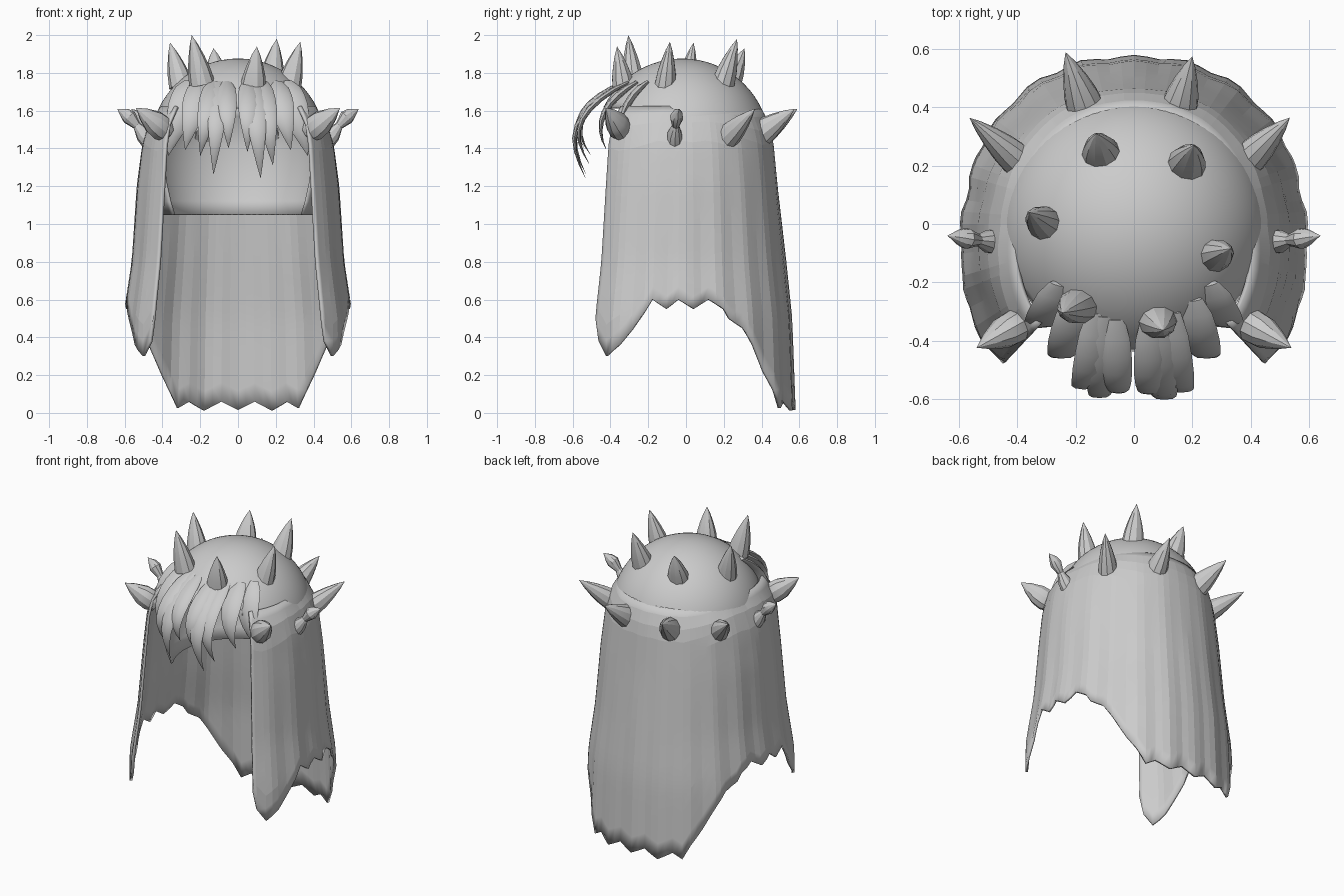
import bpy, bmesh, math
from mathutils import Vector

if "Cube" in bpy.data.objects:
    bpy.data.objects.remove(bpy.data.objects["Cube"])

grey = bpy.data.materials.new("hair grey")
grey.diffuse_color = (0.6, 0.6, 0.6, 1)
grey.use_nodes = True
grey.node_tree.nodes["Principled BSDF"].inputs["Base Color"].default_value = grey.diffuse_color


def make(name, bm, smooth=None, thickness=0):
    bmesh.ops.recalc_face_normals(bm, faces=bm.faces)
    me = bpy.data.meshes.new(name)
    bm.to_mesh(me)
    bm.free()
    ob = bpy.data.objects.new(name, me)
    bpy.context.collection.objects.link(ob)
    me.materials.append(grey)
    if thickness:
        m = ob.modifiers.new("thickness", "SOLIDIFY")
        m.thickness = thickness
        m.offset = 0
    if smooth:
        bpy.ops.object.select_all(action="DESELECT")
        ob.select_set(True)
        bpy.context.view_layer.objects.active = ob
        bpy.ops.object.shade_smooth_by_angle(angle=math.radians(smooth))
    return ob


def lerp(table, x):
    """Interpolate rows (key, a, b, ...) with ascending keys."""
    if x <= table[0][0]:
        return table[0][1:]
    for p, q in zip(table, table[1:]):
        if x <= q[0]:
            t = (x - p[0]) / (q[0] - p[0])
            return [a + (b - a) * t for a, b in zip(p[1:], q[1:])]
    return table[-1][1:]


def grid(bm, rows):
    for a, b in zip(rows, rows[1:]):
        for i in range(len(a) - 1):
            bm.faces.new((a[i], a[i + 1], b[i + 1], b[i]))


# Scalp cap: dome running down to the nape, open at the face
R, CY, CZ = 0.46, -0.02, 1.41
bm = bmesh.new()
profile = [(R * math.sin(a), CZ + R * math.cos(a))
           for a in [math.radians(2 + 88 * i / 20) for i in range(21)]]
profile += [(0.455, 1.32), (0.44, 1.22), (0.415, 1.12), (0.39, 1.05)]
N = 72
rings = []
for r, z in profile:
    rings.append([bm.verts.new((r * math.sin(2 * math.pi * k / N),
                                CY + r * math.cos(2 * math.pi * k / N), z)) for k in range(N)])
for ring in rings:
    ring.append(ring[0])
grid(bm, rings)
bm.faces.new(rings[0][:-1])
gone = []
for f in bm.faces:
    c = f.calc_center_median()
    ang = abs(math.degrees(math.atan2(c.x, c.y - CY)))
    if ang > 118 and c.z < 1.63 - 0.12 * abs(c.x):
        gone.append(f)
bmesh.ops.delete(bm, geom=gone, context="FACES")
make("scalp_cap", bm, 40, 0.012)

# Long hair: curtain hung round the back and sides with a ragged hem
RADII = [  # height, back radius, side radius, front edge radius
    (0.0, 0.567, 0.62, 0.66), (0.5, 0.55, 0.595, 0.655), (0.8, 0.52, 0.55, 0.61),
    (1.2, 0.475, 0.525, 0.575), (1.42, 0.455, 0.495, 0.555), (1.53, 0.435, 0.455, 0.53),
    (1.62, 0.385, 0.39, 0.47)]
HEM = [  # angle from the back, hem height
    (0, .015), (9, .06), (18, .012), (27, .06), (33, .025), (38, .12), (45, .22), (53, .36),
    (59, .45), (67, .5), (70, .55), (78, .6), (86, .55), (94, .6), (100, .55), (107, .6),
    (111, .53), (117, .44), (123, .36), (130, .3), (135, .38), (137, .5)]
half = []
for p, q in zip(HEM, HEM[1:]):
    n = 2 if q[0] - p[0] > 5 else 1
    half += [p[0] + (q[0] - p[0]) * i / n for i in range(n)]
half.append(137)
angles = [-a for a in reversed(half[1:])] + half
bm = bmesh.new()
rows = []
STEPS = 18
for j in range(STEPS + 1):
    row = []
    for k, a in enumerate(angles):
        low = lerp(HEM, abs(a))[0]
        z = 1.62 + (low - 1.62) * (j / STEPS) ** 1.15
        b, s, f = lerp(RADII, z)
        r = lerp([(0, b), (90, s), (137, f)], abs(a))[0]
        # soft pleats deepen towards the hem
        r += 0.006 * (j / STEPS) * math.cos(math.radians(abs(a) * 20))
        t = math.radians(a)
        row.append(bm.verts.new((r * math.sin(t), r * math.cos(t), z)))
    rows.append(row)
grid(bm, rows)
make("long_hair", bm, 4, 0.016)


def strand(name, pts, widths, thick, sides=8, flat=None):
    """Tapered tube through pts; the last point is the tip."""
    pts = [Vector(p) for p in pts]
    bm = bmesh.new()
    rings = []
    for i, p in enumerate(pts[:-1]):
        d = (pts[i + 1] - pts[max(i - 1, 0)]).normalized()
        ref = flat if flat else (Vector((0, 0, 1)) if abs(d.z) < 0.9 else Vector((1, 0, 0)))
        u = (ref - d * ref.dot(d)).normalized()
        v = d.cross(u)
        ring = []
        for k in range(sides):
            t = 2 * math.pi * k / sides
            ring.append(bm.verts.new(p + u * widths[i] * math.cos(t)
                                     + v * widths[i] * thick * math.sin(t)))
        rings.append(ring + ring[:1])
    grid(bm, rings)
    bm.faces.new(rings[0][:-1])
    tip = bm.verts.new(pts[-1])
    for k in range(sides):
        bm.faces.new((rings[-1][k], rings[-1][k + 1], tip))
    return make(name, bm, 28)


# Fringe: flat locks bowing forward, (root x, tip x, tip z, bulge, half width)
LOCKS = [(-.13, -.20, 1.36, 1, .055), (-.10, -.13, 1.26, 1, .05), (-.06, -.05, 1.40, .9, .05),
         (.05, .05, 1.38, .9, .05), (.08, .12, 1.24, 1, .055), (.13, .185, 1.31, 1, .055),
         (-.20, -.28, 1.39, .5, .065), (.20, .28, 1.39, .5, .065),
         (-.25, -.37, 1.36, .1, .075), (.25, .37, 1.36, .1, .075)]
for n, (x0, x1, zt, bulge, w) in enumerate(LOCKS):
    pts = []
    for i in range(9):
        t = i / 8
        x = x0 + (x1 - x0) * t
        z = 1.75 + (zt - 1.75) * t ** 1.15
        rad = math.sqrt(max(R * R - x * x - max(z - CZ, 0) ** 2, 0.01))
        out = 0.13 * bulge * math.sin(math.pi * min(t * 0.78, 1)) + 0.004
        pts.append((x, CY - rad - out + 0.02 * bulge * t * t, z))
    prof = [.55, .9, 1, 1, .9, .74, .52, .28]
    strand(f"fringe_lock_{n + 1}", pts, [w * p for p in prof], 0.28, 8, Vector((1, 0, 0)))

# Crown and side spikes: (base, tip, radius)
SPIKES = [
    ((-.16, .38, 1.47), (-.235, .59, 1.61), .078), ((.15, .38, 1.47), (.20, .575, 1.61), .076),
    ((.39, .22, 1.46), (.535, .365, 1.61), .068), ((-.39, .21, 1.46), (-.565, .365, 1.61), .068),
    ((.08, -.33, 1.72), (.10, -.365, 1.94), .07), ((-.19, -.28, 1.74), (-.245, -.305, 2.0), .07),
    ((-.30, 0, 1.73), (-.36, .04, 1.96), .066), ((.27, -.11, 1.73), (.33, -.085, 1.965), .066),
    ((.175, .195, 1.74), (.205, .27, 1.98), .072), ((-.11, .235, 1.75), (-.13, .31, 1.93), .07)]
for n, (a, b, r) in enumerate(SPIKES):
    a, b = Vector(a), Vector(b)
    strand(f"spike_{n + 1}", [a.lerp(b, t) for t in (0, .3, .55, .8, 1)],
           [r, r * .85, r * .62, r * .32], 0.9, 10)

for side, tag in ((-1, "left"), (1, "right")):
    # Bullet-shaped spikes at the temples
    a, b = Vector((side * .37, -.33, 1.48)), Vector((side * .54, -.425, 1.615))
    strand(f"temple_spike_{tag}", [a.lerp(b, t) for t in (0, .2, .45, .75, 1)],
           [.05, .07, .066, .036], 0.85, 10)
    # Pinched horns over the ears
    strand(f"ear_horn_{tag}",
           [(side * x, y, z) for x, y, z in ((.46, -.06, 1.43), (.50, -.06, 1.475),
            (.535, -.055, 1.52), (.575, -.05, 1.565), (.60, -.045, 1.585), (.64, -.04, 1.61))],
           [.05, .044, .022, .04, .03], 0.9, 10)
